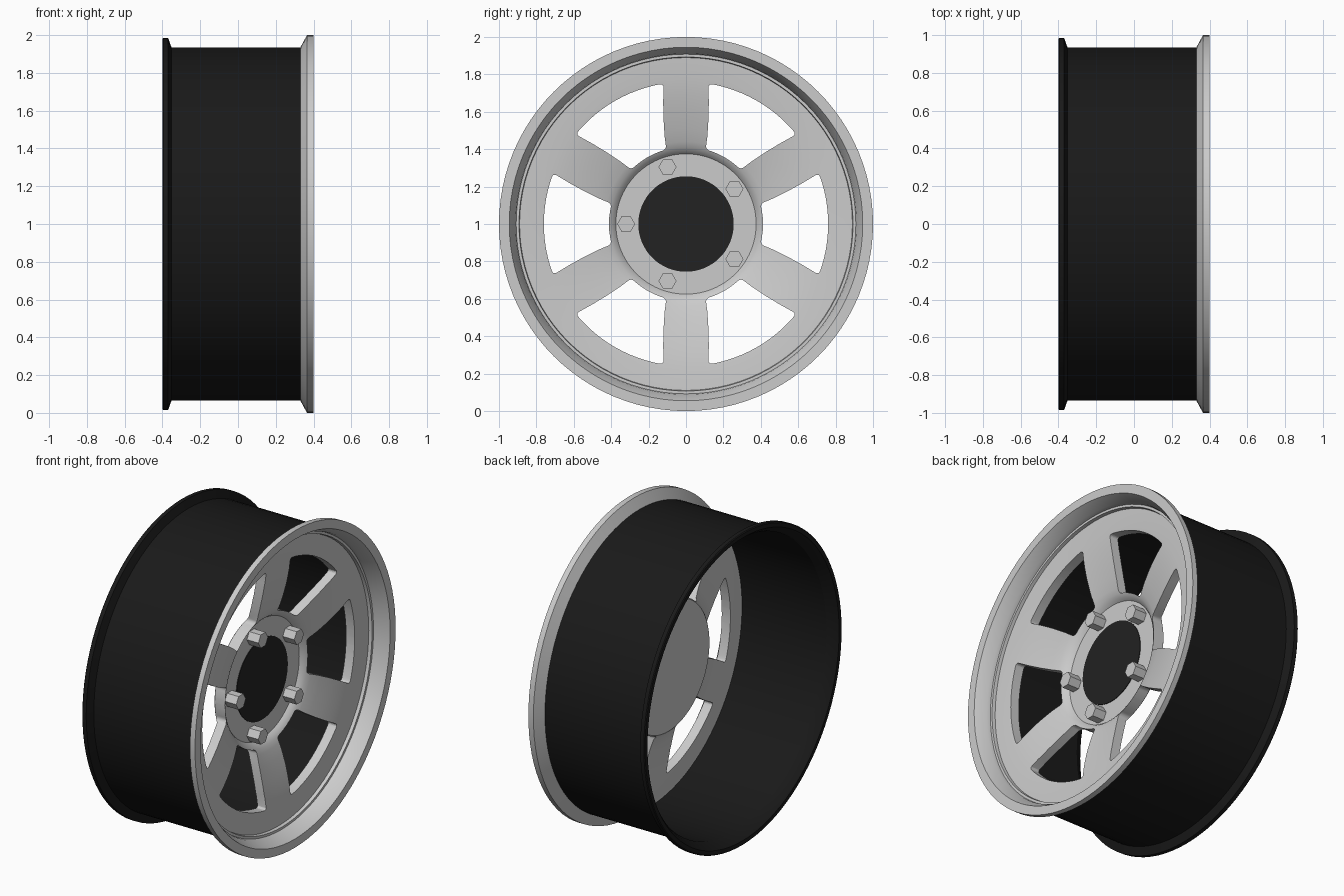
import bpy, bmesh
from math import pi, sin, cos, atan2, sqrt, radians
from mathutils import Vector, Matrix

if "Cube" in bpy.data.objects:
    bpy.data.objects.remove(bpy.data.objects["Cube"])

CENTRE = (0, 0, 1)


def black(name, v):
    m = bpy.data.materials.new(name)
    m.diffuse_color = (v, v, v, 1)
    m.use_nodes = True
    m.node_tree.nodes["Principled BSDF"].inputs["Base Color"].default_value = m.diffuse_color
    return m


def add(name, bm, mat=None):
    bmesh.ops.recalc_face_normals(bm, faces=bm.faces)
    me = bpy.data.meshes.new(name)
    bm.to_mesh(me)
    bm.free()
    ob = bpy.data.objects.new(name, me)
    ob.location = CENTRE
    bpy.context.collection.objects.link(ob)
    if mat:
        me.materials.append(mat)
    return ob


def activate(ob):
    bpy.ops.object.select_all(action='DESELECT')
    ob.select_set(True)
    bpy.context.view_layer.objects.active = ob


def smooth(ob, angle=25):
    activate(ob)
    bpy.ops.object.shade_smooth_by_angle(angle=radians(angle))


def lathe(name, profile, mat=None, closed=True, steps=96):
    """Spin (x, radius) points around the axle."""
    bm = bmesh.new()
    vs = [bm.verts.new((x, 0, r)) for x, r in profile]
    es = [bm.edges.new(p) for p in zip(vs, vs[1:])]
    if closed:
        es.append(bm.edges.new((vs[-1], vs[0])))
    bmesh.ops.spin(bm, geom=vs + es, cent=(0, 0, 0), axis=(1, 0, 0),
                   angle=2 * pi, steps=steps, use_merge=False)
    bmesh.ops.remove_doubles(bm, verts=bm.verts, dist=1e-4)
    return add(name, bm, mat)


# Black barrel with a turned-out rear flange
barrel_mat = black("barrel_black", 0.01)
barrel = lathe("barrel", [
    (-0.40, 0.955), (-0.40, 0.98), (-0.395, 0.985), (-0.37, 0.985),
    (-0.352, 0.935), (0.335, 0.935), (0.335, 0.915), (-0.34, 0.915),
    (-0.37, 0.93)], barrel_mat)
smooth(barrel)

# Grey outer lip with stepped inner edge
lip = lathe("outer_lip", [
    (0.33, 0.935), (0.365, 1.0), (0.40, 1.0), (0.40, 0.945),
    (0.335, 0.912), (0.31, 0.908), (0.31, 0.893), (0.28, 0.888),
    (0.25, 0.888), (0.25, 0.915), (0.33, 0.915)])
smooth(lip)

# Dished spoke disc with flat closed hub
disc = lathe("spoke_disc", [
    (0.165, 0), (0.165, 0.375), (0.182, 0.388), (0.198, 0.41), (0.211, 0.44),
    (0.232, 0.51), (0.255, 0.60), (0.273, 0.69), (0.285, 0.78), (0.29, 0.895),
    (0.25, 0.90), (0.225, 0.78), (0.213, 0.69), (0.195, 0.60), (0.172, 0.51),
    (0.15, 0.44), (0.12, 0.405), (0.12, 0)], closed=False)


# Window cutters: rounded wedges between the six spokes
def edge_point(w, r):
    t = sqrt(r * r - w * w)
    return (t * cos(pi / 6) + w * sin(pi / 6), t * sin(pi / 6) - w * cos(pi / 6))


side = [edge_point(w, r) for w, r in
        ((0.105, 0.412), (0.114, 0.48), (0.12, 0.57), (0.122, 0.66), (0.12, 0.76))]
a_out = atan2(side[-1][1], side[-1][0])
a_in = atan2(side[0][1], side[0][0])
outer = [(0.76 * cos(a_out * k / 6), 0.76 * sin(a_out * k / 6)) for k in range(5, -6, -1)]
inner = [(0.412 * cos(a_in * k / 3), 0.412 * sin(a_in * k / 3)) for k in range(-2, 3)]
outline = side + outer + [(y, -z) for y, z in reversed(side)] + inner
n, m = len(side), len(outer)
corners = (0, n - 1, n + m, 2 * n + m - 1)

bm = bmesh.new()
for i in range(6):
    rot = Matrix.Rotation(i * pi / 3, 3, 'X')
    vs = [bm.verts.new(rot @ Vector((0, y, z))) for y, z in outline]
    old = set(bm.faces)
    bm.faces.new(vs)
    bmesh.ops.bevel(bm, geom=[vs[c] for c in corners], offset=0.02,
                    segments=4, profile=0.5, affect='VERTICES')
    face = [f for f in bm.faces if f not in old]
    res = bmesh.ops.extrude_face_region(bm, geom=face, use_keep_orig=True)
    bmesh.ops.translate(bm, vec=(0.4, 0, 0),
                        verts=[v for v in res["geom"] if isinstance(v, bmesh.types.BMVert)])
cutter = add("window_cutter", bm)
cutter.hide_render = True
mod = disc.modifiers.new("windows", 'BOOLEAN')
mod.operation = 'DIFFERENCE'
mod.solver = 'EXACT'
mod.object = cutter
activate(disc)
bpy.ops.object.modifier_apply(modifier=mod.name)
bpy.data.objects.remove(cutter)
smooth(disc)

# Black centre cap
cap = lathe("centre_cap", [(0.16, 0.255), (0.169, 0.255), (0.169, 0)],
            black("cap_black", 0.016), closed=False)

# Five hexagonal wheel nuts
for i in range(5):
    a = pi + i * 2 * pi / 5
    bpy.ops.mesh.primitive_cylinder_add(
        vertices=6, radius=0.048, depth=0.09, rotation=(0, pi / 2, 0),
        location=(0.2, 0.32 * cos(a), 1 + 0.32 * sin(a)))
    bpy.context.object.name = f"wheel_nut_{i + 1}"
